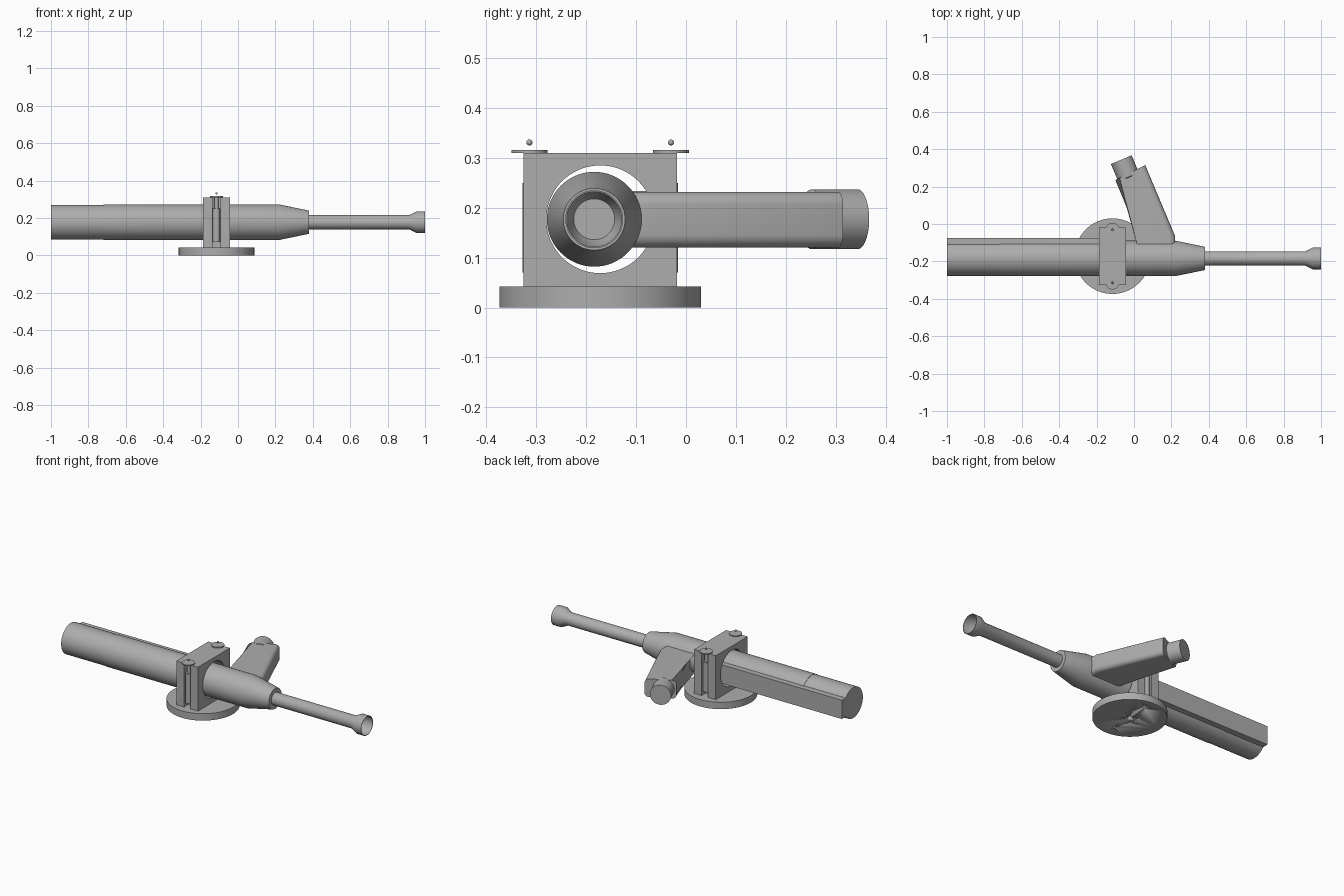
import bpy, bmesh, math
from mathutils import Vector, Matrix

cube = bpy.data.objects.get("Cube")
if cube:
    bpy.data.objects.remove(cube)

grey = bpy.data.materials.new("plain grey")
grey.use_nodes = True
GREY = (0.42, 0.42, 0.42, 1)
grey.diffuse_color = GREY
grey.node_tree.nodes["Principled BSDF"].inputs["Base Color"].default_value = GREY

AXIS_Y, AXIS_Z = -0.184, 0.177
MX, MY = -0.115, -0.172          # mount centre


def finish(name, bm, smooth=True):
    bmesh.ops.recalc_face_normals(bm, faces=bm.faces)
    mesh = bpy.data.meshes.new(name)
    bm.to_mesh(mesh)
    bm.free()
    obj = bpy.data.objects.new(name, mesh)
    bpy.context.collection.objects.link(obj)
    mesh.materials.append(grey)
    if smooth:
        bpy.ops.object.select_all(action='DESELECT')
        obj.select_set(True)
        bpy.context.view_layer.objects.active = obj
        bpy.ops.object.shade_smooth_by_angle(angle=math.radians(30))
    return obj


def lathe(name, profile, origin, direction, sides=64):
    """Revolve (distance, radius) pairs about an axis; both ends capped."""
    bm = bmesh.new()
    turn = Matrix.Translation(origin) @ Vector(direction).to_track_quat('Z', 'Y').to_matrix().to_4x4()
    rings = []
    for d, r in profile:
        rings.append([bm.verts.new(turn @ Vector((r * math.cos(a), r * math.sin(a), d)))
                      for a in (math.tau * i / sides for i in range(sides))])
    for a, b in zip(rings, rings[1:]):
        for i in range(sides):
            j = (i + 1) % sides
            bm.faces.new((a[i], a[j], b[j], b[i]))
    bm.faces.new(rings[0][::-1])
    bm.faces.new(rings[-1])
    return finish(name, bm)


def box(name, lo, hi):
    bm = bmesh.new()
    bmesh.ops.create_cube(bm, size=1)
    lo, hi = Vector(lo), Vector(hi)
    for v in bm.verts:
        v.co = (lo + hi) / 2 + v.co * (hi - lo)
    return finish(name, bm, False)


def cut(target, cutter):
    mod = target.modifiers.new(cutter.name, 'BOOLEAN')
    mod.operation, mod.solver, mod.object = 'DIFFERENCE', 'EXACT', cutter
    bpy.ops.object.select_all(action='DESELECT')
    target.select_set(True)
    bpy.context.view_layer.objects.active = target
    bpy.ops.object.modifier_apply(modifier=mod.name)
    bpy.data.objects.remove(cutter)


# Main tube with its tapered nose
lathe("main_tube", [(-1, 0.093), (-0.72, 0.093), (-0.72, 0.095), (0.22, 0.095),
                    (0.38, 0.062)], (0, AXIS_Y, AXIS_Z), (1, 0, 0))
# Flat rail along the back of the tube
box("back_rail", (-1, AXIS_Y, 0.12), (-0.15, -0.074, 0.234))
# Slim barrel ending in a hollow flared cup
lathe("barrel", [(0.36, 0.038), (0.915, 0.038), (0.955, 0.058), (1, 0.058), (1, 0.055),
                 (0.957, 0.055), (0.925, 0.041)], (0, AXIS_Y, AXIS_Z), (1, 0, 0))

# Round base with screw holes underneath
base = lathe("base_disc", [(0, 0.202), (0.042, 0.202)], (MX, MY, 0), (0, 0, 1), 96)
holes = [(0, 0, 0.016)]
holes += [(0.042 * math.cos(a), 0.042 * math.sin(a), 0.006)
          for a in (math.pi / 4 + math.pi / 2 * i for i in range(4))]
holes += [(0, s * 0.13, 0.008) for s in (-1, 1)]
for x, y, r in holes:
    cut(base, lathe("hole_cutter", [(-0.02, r), (0.02, r)], (MX + x, MY + y, 0), (0, 0, 1), 24))

# Clamp block with a round opening and a vertical slot at each end
clamp = box("clamp_block", (MX - 0.073, MY - 0.154, 0.042), (MX + 0.073, MY + 0.154, 0.31))
cut(clamp, lathe("opening_cutter", [(-0.2, 0.108), (0.2, 0.108)],
                 (MX, MY, AXIS_Z), (1, 0, 0), 96))
for s in (-1, 1):
    ys = sorted((MY + s * 0.116, MY + s * 0.2))
    cut(clamp, box("slot_cutter", (MX - 0.022, ys[0], 0.02), (MX + 0.022, ys[1], 0.4)))
bpy.context.view_layer.objects.active = clamp
clamp.select_set(True)
bpy.ops.object.shade_smooth_by_angle(angle=math.radians(30))

# Clamp bolts: washer, rod and small ball on top
for s, side in ((-1, "front"), (1, "back")):
    y = MY + s * 0.142
    lathe(side + "_washer", [(0.31, 0.036), (0.316, 0.036)], (MX, y, 0), (0, 0, 1), 48)
    lathe(side + "_bolt_rod", [(0.07, 0.02), (0.25, 0.02), (0.25, 0.012), (0.312, 0.012)],
          (MX, y - s * 0.006, 0), (0, 0, 1), 32)
    bm = bmesh.new()
    bmesh.ops.create_uvsphere(bm, u_segments=16, v_segments=10, radius=0.006,
                              matrix=Matrix.Translation((MX, y, 0.331)))
    finish(side + "_bolt_ball", bm)

# Slanted grip with rounded long edges
outline = [(0.22, AXIS_Y), (0.22, -0.065), (0.06, 0.315), (-0.10, 0.235), (0.04, -0.097),
           (0.04, AXIS_Y)]
bm = bmesh.new()
low = [bm.verts.new((x, y, 0.12)) for x, y in outline]
high = [bm.verts.new((x, y, 0.232)) for x, y in outline]
bm.faces.new(low[::-1])
bm.faces.new(high)
n = len(outline)
for i in range(n):
    j = (i + 1) % n
    bm.faces.new((low[i], low[j], high[j], high[i]))
long_edges = [bm.edges.get((row[i], row[i + 1])) for row in (low, high) for i in (0, 1, 3, 4)]
bmesh.ops.bevel(bm, geom=long_edges, offset=0.026, segments=6, profile=0.5, affect='EDGES')
finish("grip", bm)

# Round knob at the end of the grip
lean = Vector((-0.388, 0.922, 0))
tip = Vector((-0.068, 0.344, AXIS_Z))
lathe("grip_knob", [(-0.108, 0.05), (-0.1, 0.06), (0, 0.06)], tip, lean, 48)
